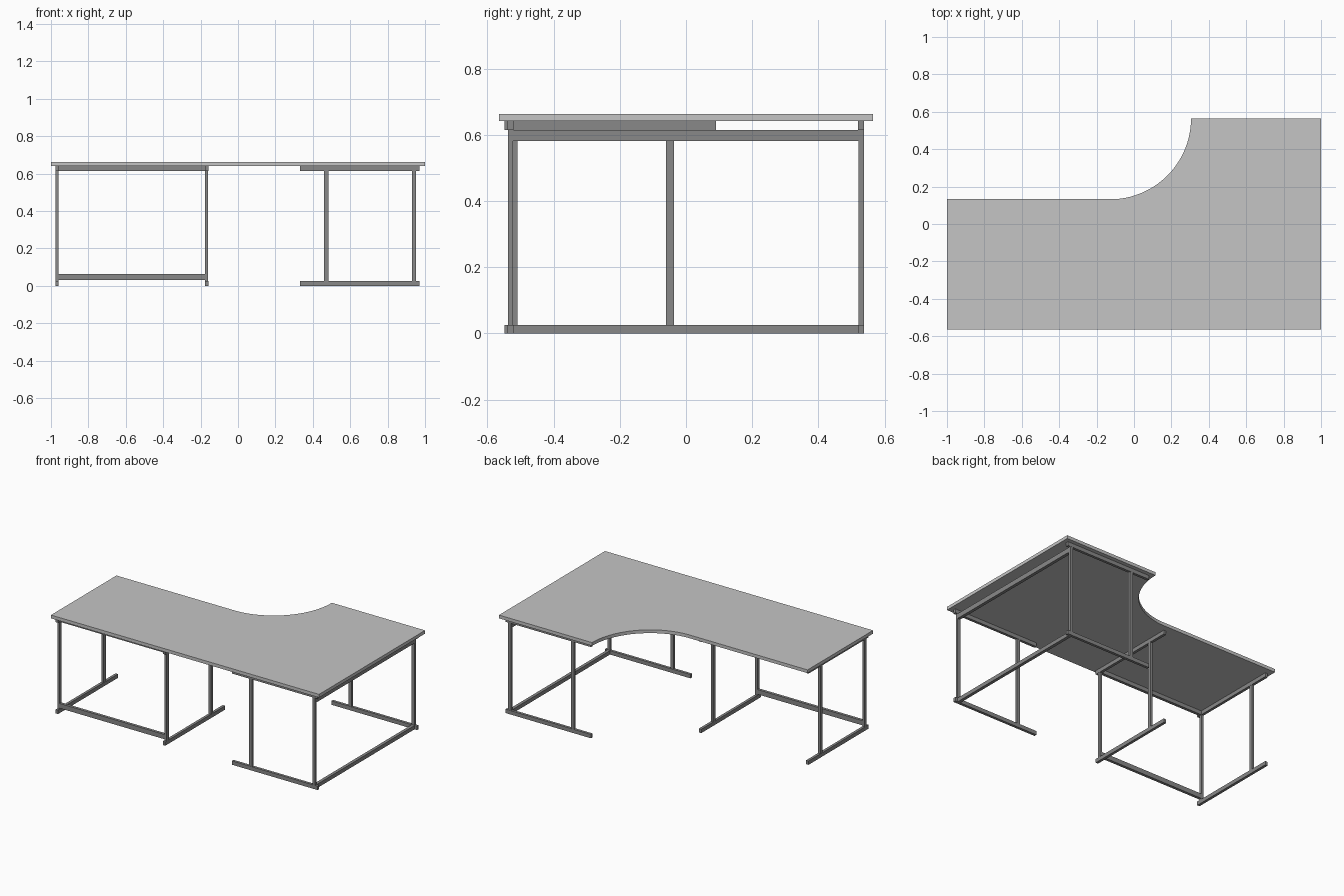
import bpy, bmesh, math

if "Cube" in bpy.data.objects:
    bpy.data.objects.remove(bpy.data.objects["Cube"])

def material(name, v):
    m = bpy.data.materials.new(name)
    m.diffuse_color = (v, v, v, 1)
    m.use_nodes = True
    m.node_tree.nodes["Principled BSDF"].inputs["Base Color"].default_value = m.diffuse_color
    return m

LIGHT = material("light grey board", 0.56)
STEEL = material("dark grey steel", 0.25)

def finish(name, bm, mat):
    bmesh.ops.recalc_face_normals(bm, faces=bm.faces)
    me = bpy.data.meshes.new(name)
    bm.to_mesh(me)
    bm.free()
    me.materials.append(mat)
    ob = bpy.data.objects.new(name, me)
    bpy.context.collection.objects.link(ob)
    return ob

def box(name, x0, x1, y0, y1, z0, z1):
    bm = bmesh.new()
    bmesh.ops.create_cube(bm, size=1)
    for v in bm.verts:
        v.co = ((x0 + x1) / 2 + v.co.x * (x1 - x0),
                (y0 + y1) / 2 + v.co.y * (y1 - y0),
                (z0 + z1) / 2 + v.co.z * (z1 - z0))
    return finish(name, bm, STEEL)

TOP, UNDER, RAIL, FOOT = 0.663, 0.641, 0.615, 0.026
DEPTH = 0.565

# L-shaped desktop with a curved inner corner
R, cx = 0.433, -0.128
a0 = math.atan2(0.133 - DEPTH, -0.1 - cx)
arc = [(cx + R * math.cos(a0 * (1 - i / 24)), DEPTH + R * math.sin(a0 * (1 - i / 24)))
       for i in range(25)]
outline = [(-1, -DEPTH), (1, -DEPTH), (1, DEPTH)] + arc[::-1] + [(-1, 0.133)]
bm = bmesh.new()
face = bm.faces.new([bm.verts.new((x, y, UNDER)) for x, y in outline])
ext = bmesh.ops.extrude_face_region(bm, geom=[face])
for v in ext["geom"]:
    if isinstance(v, bmesh.types.BMVert):
        v.co.z = TOP
finish("desktop", bm, LIGHT)

# Leg frames: foot, top rail and two posts, laid out along one axis
def frame(name, along_x, end, sign, side):
    def bar(part, d0, d1, z0, z1, half):
        a, b = sorted((end + sign * d0, end + sign * d1))
        c, d = side - half, side + half
        if along_x:
            box(name + part, a, b, c, d, z0, z1)
        else:
            box(name + part, c, d, a, b, z0, z1)
    bar("_foot", 0, 0.639, 0, FOOT, 0.009)
    bar("_top_rail", 0, 0.639, RAIL, UNDER, 0.009)
    bar("_outer_post", 0.018, 0.04, FOOT, RAIL, 0.008)
    bar("_inner_post", 0.488, 0.512, FOOT, RAIL, 0.008)

for label, x in (("left", -0.968), ("centre", -0.168)):
    frame(label + "_frame", False, -0.549, 1, x)
for label, y in (("front", -0.53), ("back", 0.529)):
    frame("right_" + label + "_frame", True, 0.971, -1, y)

# Beams joining the left pair of frames
box("left_lower_beam", -0.968, -0.168, -0.53, -0.511, 0.032, 0.064)
box("left_upper_beam", -0.968, -0.168, -0.53, -0.511, RAIL, UNDER)

# Beams joining the right pair of frames
box("right_lower_beam", 0.932, 0.953, -0.53, 0.529, 0, FOOT)
box("right_upper_beam", 0.932, 0.953, -0.53, 0.529, 0.581, 0.614)
